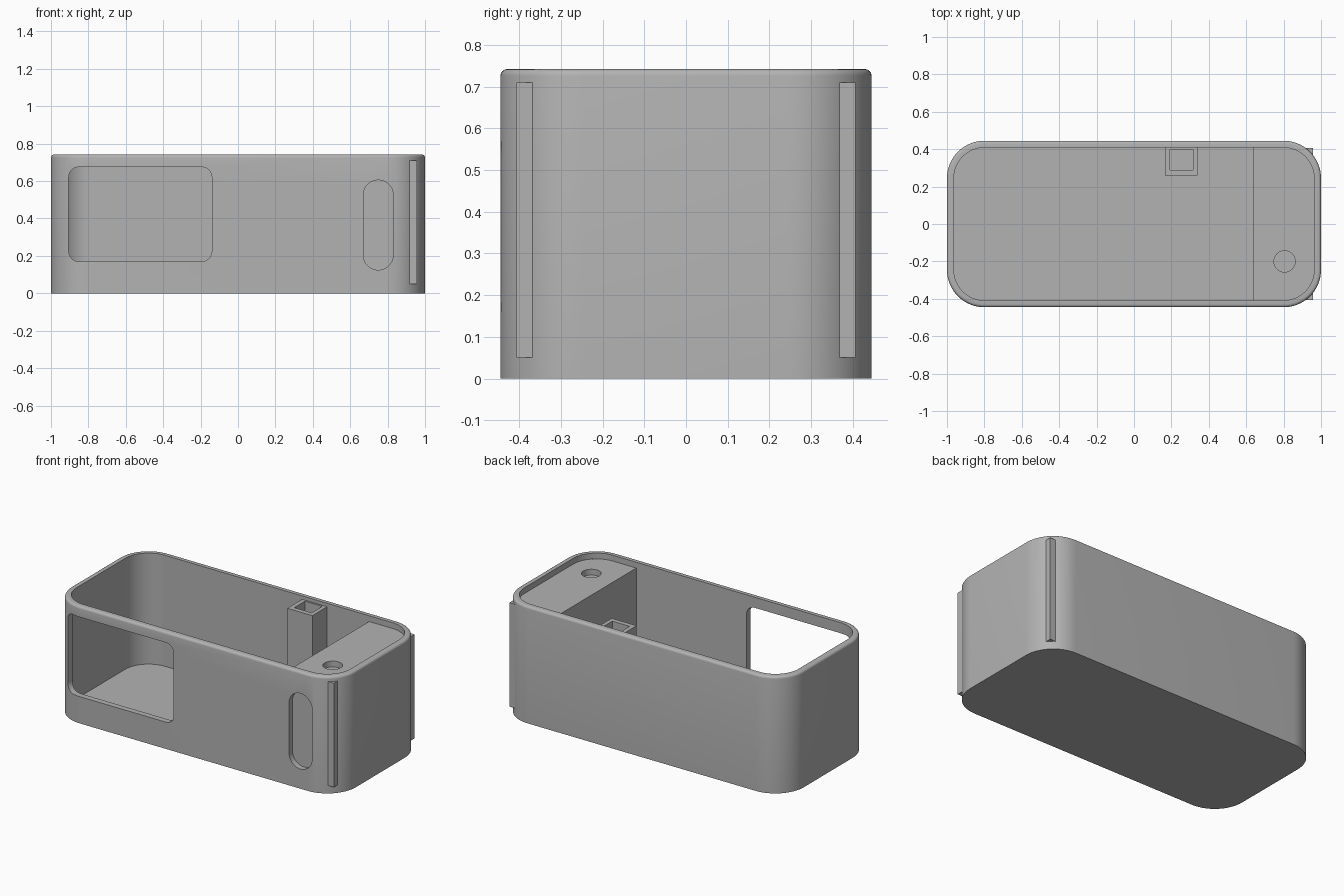
import bpy, bmesh, math
from mathutils import Matrix

if "Cube" in bpy.data.objects:
    bpy.data.objects.remove(bpy.data.objects["Cube"], do_unlink=True)

grey = bpy.data.materials.new("plain_grey")
grey.use_nodes = True
grey.diffuse_color = (0.45, 0.45, 0.45, 1)
grey.node_tree.nodes["Principled BSDF"].inputs["Base Color"].default_value = grey.diffuse_color

L, W, H, WALL, R = 1.0, 0.445, 0.742, 0.037, 0.2


def rounded_rect(x0, x1, y0, y1, radii, steps=12):
    """Counter-clockwise outline; radii run from the upper right corner."""
    corners = [(x1, y1, -1, -1), (x0, y1, 1, -1), (x0, y0, 1, 1), (x1, y0, -1, 1)]
    pts = []
    for k, ((x, y, sx, sy), r) in enumerate(zip(corners, radii)):
        n = steps if r > 0 else 0
        for i in range(n + 1):
            a = math.pi / 2 * (k + i / max(n, 1))
            pts.append((x + sx * r + r * math.cos(a), y + sy * r + r * math.sin(a)))
    return pts


def loft(name, rings, matrix=None):
    """Skin a stack of (outline, z) rings and cap both ends."""
    bm = bmesh.new()
    loops = [[bm.verts.new((x, y, z)) for x, y in pts] for pts, z in rings]
    for a, b in zip(loops, loops[1:]):
        for i in range(len(a)):
            j = (i + 1) % len(a)
            bm.faces.new((a[i], a[j], b[j], b[i]))
    bm.faces.new(loops[0][::-1])
    bm.faces.new(loops[-1])
    bmesh.ops.recalc_face_normals(bm, faces=bm.faces)
    if matrix:
        bm.transform(matrix)
    mesh = bpy.data.meshes.new(name)
    bm.to_mesh(mesh)
    bm.free()
    mesh.materials.append(grey)
    ob = bpy.data.objects.new(name, mesh)
    bpy.context.collection.objects.link(ob)
    return ob


def prism(name, outline, z0, z1, matrix=None):
    return loft(name, [(outline, z0), (outline, z1)], matrix)


def activate(ob):
    bpy.ops.object.select_all(action='DESELECT')
    ob.select_set(True)
    bpy.context.view_layer.objects.active = ob


def cut(ob, cutter):
    cutter.hide_render = True
    mod = ob.modifiers.new("cut", 'BOOLEAN')
    mod.operation = 'DIFFERENCE'
    mod.solver = 'EXACT'
    mod.object = cutter
    activate(ob)
    bpy.ops.object.modifier_apply(modifier=mod.name)
    bpy.data.objects.remove(cutter, do_unlink=True)


def body_ring(d):
    return rounded_rect(-L + d, L - d, -W + d, W - d, [R - d] * 4, 16)


# Open tray with a softened outer rim
soft = 0.016
rim = [(soft * (1 - math.cos(a)), H - soft + soft * math.sin(a))
       for a in (math.pi / 2 * i / 4 for i in range(5))]
profile = [(0, 0)] + rim + [(WALL, H), (WALL, WALL)]
shell = loft("case_shell", [(body_ring(d), z) for d, z in profile])

# Front window and upright slot
upright = Matrix.Rotation(math.pi / 2, 4, 'X')
cut(shell, prism("window_cutter", rounded_rect(-0.905, -0.14, 0.17, 0.675, [0.055] * 4),
                 0.2, 0.6, upright))
cut(shell, prism("slot_cutter", rounded_rect(0.67, 0.83, 0.125, 0.605, [0.0799] * 4),
                 0.3, 0.6, upright))

# Solid end block with a round recess on top
e = WALL - 0.002
block_top = H - WALL
block = prism("end_block", rounded_rect(0.635, L - e, -W + e, W - e, [R - e, 0, 0, R - e], 16),
              WALL - 0.005, block_top)
hole = [(0.805 + 0.057 * math.cos(a), -0.2 + 0.057 * math.sin(a))
        for a in (math.tau * i / 32 for i in range(32))]
cut(block, prism("hole_cutter", hole, block_top - WALL, block_top + 0.1))

# Hollow square post against the back wall
post = prism("square_post", rounded_rect(0.165, 0.34, 0.26, W - e, [0] * 4), WALL - 0.005, 0.72)
cut(post, prism("post_cutter", rounded_rect(0.192, 0.315, 0.29, 0.397, [0] * 4), WALL, 0.9))

# Square ribs on the two right-hand corners
ribs = []
for side, name in ((-1, "front_rib"), (1, "back_rib")):
    y0, y1 = sorted((side * 0.36, side * 0.406))
    ribs.append(prism(name, rounded_rect(0.911, 0.957, y0, y1, [0] * 4), 0.05, 0.71))

for ob in [shell, block, post] + ribs:
    activate(ob)
    bpy.ops.object.shade_smooth_by_angle(angle=math.radians(30))
